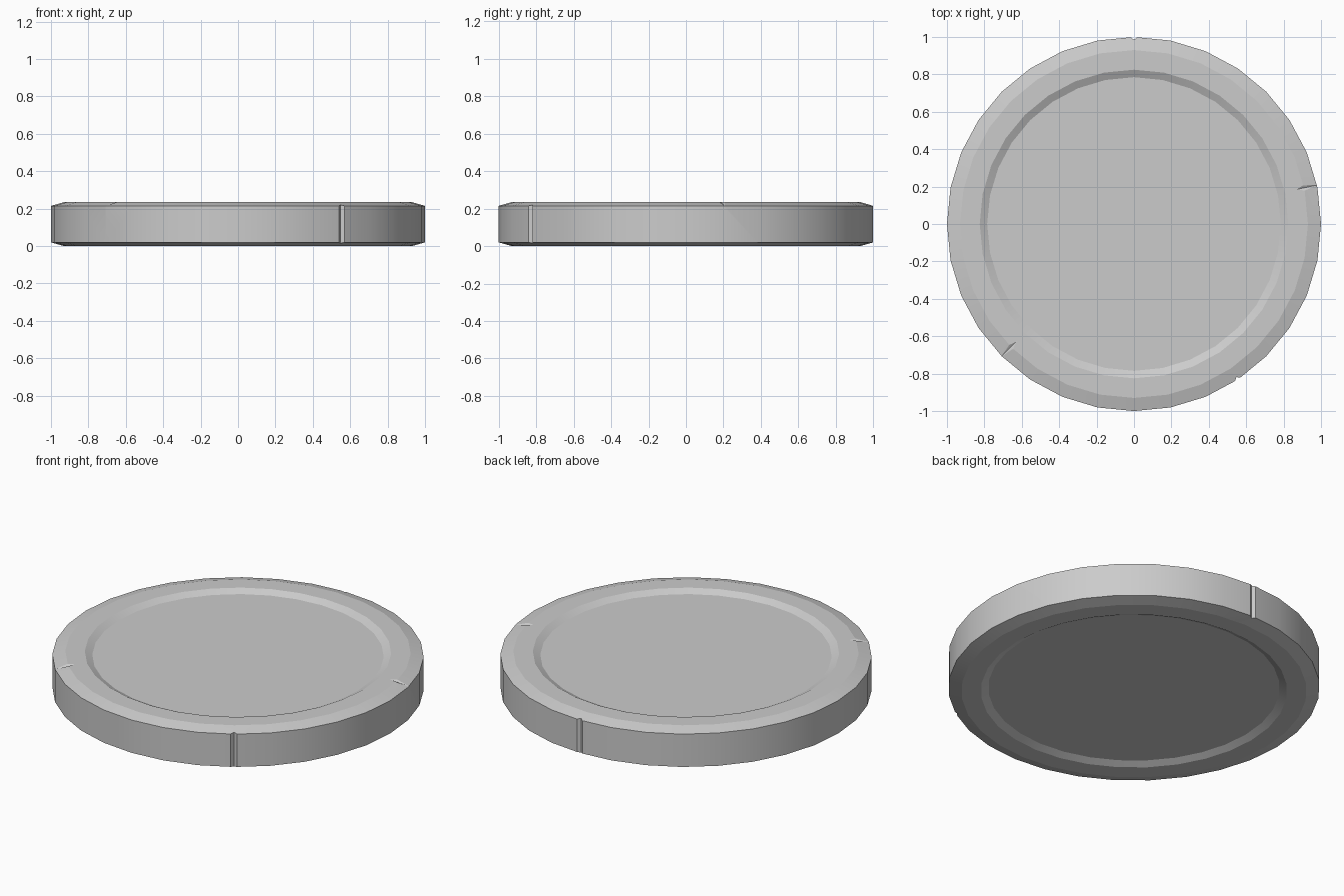
import bpy, bmesh
from math import cos, sin, pi, radians

if "Cube" in bpy.data.objects:
    bpy.data.objects.remove(bpy.data.objects["Cube"])

SIDES = 32
H = 0.235


def make_object(name, bm):
    bmesh.ops.recalc_face_normals(bm, faces=bm.faces)
    mesh = bpy.data.meshes.new(name)
    bm.to_mesh(mesh)
    bm.free()
    obj = bpy.data.objects.new(name, mesh)
    bpy.context.collection.objects.link(obj)
    return obj


# disc body: half profile mirrored top to bottom, lathed in 32 steps
half = [(0.785, 0.02), (0.825, 0.0), (0.93, 0.0), (1.0, 0.02)]
profile = half + [(r, H - z) for r, z in reversed(half)]
bm = bmesh.new()
rings = [[bm.verts.new((r * cos(2 * pi * i / SIDES), r * sin(2 * pi * i / SIDES), z))
          for i in range(SIDES)] for r, z in profile]
for a, b in zip(rings, rings[1:]):
    for i in range(SIDES):
        j = (i + 1) % SIDES
        bm.faces.new((a[i], a[j], b[j], b[i]))
bm.faces.new(rings[0][::-1])
bm.faces.new(rings[-1])
disc = make_object("coin_disc", bm)


def cut(name, section, offset, angle):
    """Cut a groove: extrude a closed section by offset, turned about z."""
    bm = bmesh.new()
    face = bm.faces.new([bm.verts.new(p) for p in section])
    ext = bmesh.ops.extrude_face_region(bm, geom=[face])
    bmesh.ops.translate(bm, vec=offset,
                        verts=[v for v in ext["geom"] if isinstance(v, bmesh.types.BMVert)])
    cutter = make_object(name, bm)
    cutter.rotation_euler.z = radians(angle)
    cutter.hide_render = True
    mod = disc.modifiers.new(name, 'BOOLEAN')
    mod.operation = 'DIFFERENCE'
    mod.solver = 'EXACT'
    mod.object = cutter
    bpy.context.view_layer.objects.active = disc
    bpy.ops.object.modifier_apply(modifier=name)
    bpy.data.objects.remove(cutter)


# upright nicks in the outer wall
for k, angle in enumerate((90, -56.25)):
    cut(f"wall_nick_{k}", [(0.985, 0, -0.1), (1.03, 0.06, -0.1), (1.03, -0.06, -0.1)],
        (0, 0, 0.5), angle)

# shallow radial nicks across the top rim bevel, running down outwards
for k, angle in enumerate((12, 225)):
    cut(f"rim_nick_{k}", [(0.89, 0, H), (0.89, 0.06, H + 0.03), (0.89, -0.06, H + 0.03)],
        (0.16, 0, -0.03), angle)

bpy.ops.object.select_all(action='DESELECT')
disc.select_set(True)
bpy.context.view_layer.objects.active = disc
bpy.ops.object.shade_smooth_by_angle(angle=radians(12))
